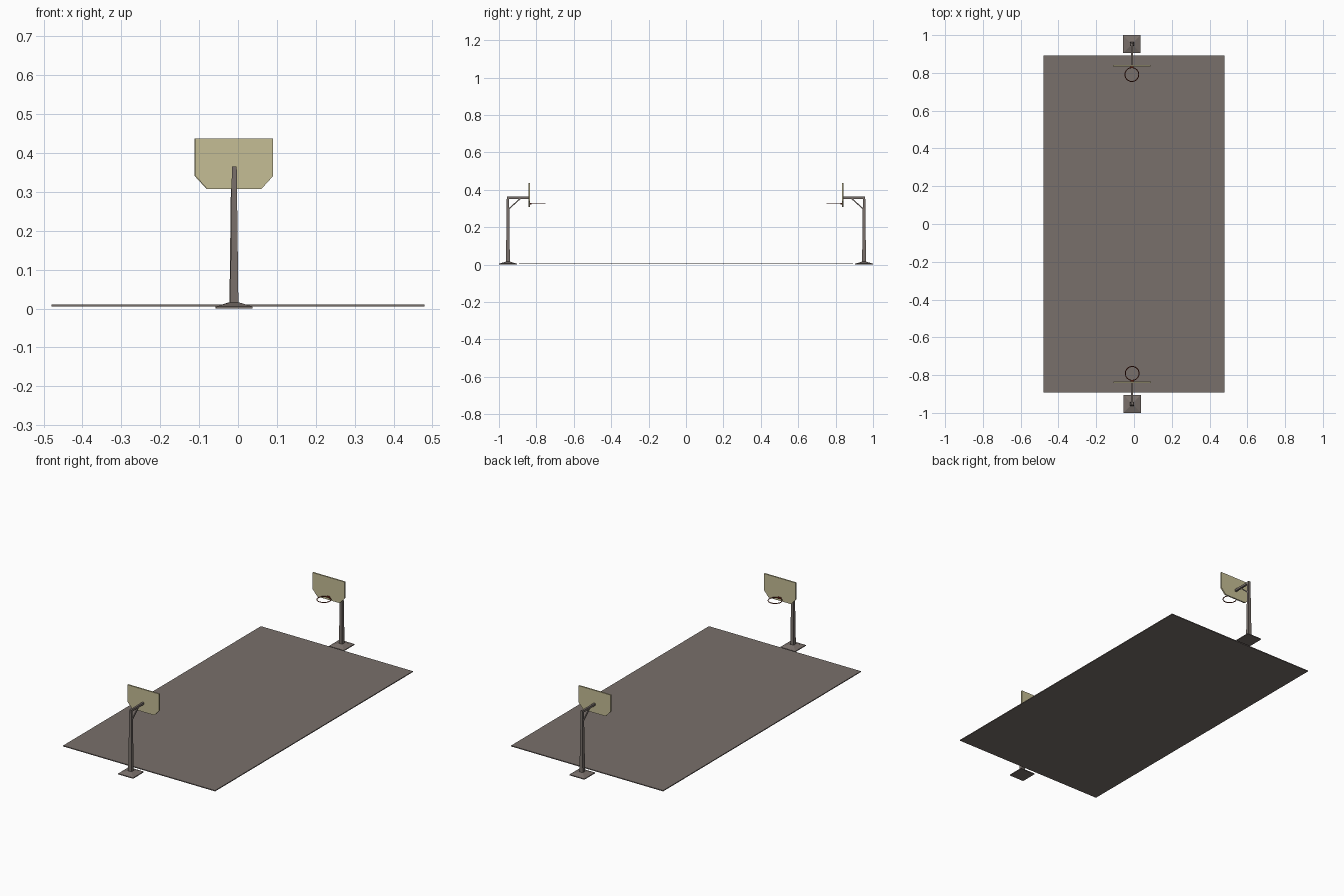
import bpy, bmesh, math
from mathutils import Vector, Matrix

if "Cube" in bpy.data.objects:
    bpy.data.objects.remove(bpy.data.objects["Cube"])


def material(name, rgb):
    m = bpy.data.materials.new(name)
    m.diffuse_color = (*rgb, 1)
    m.use_nodes = True
    m.node_tree.nodes["Principled BSDF"].inputs["Base Color"].default_value = m.diffuse_color
    return m


GREY = material("warm_grey", (0.19, 0.16, 0.145))
TAN = material("pale_tan", (0.56, 0.51, 0.30))
RED = material("dark_red", (0.16, 0.025, 0.012))


def finish(name, bm, mat, place=Matrix()):
    bm.transform(place)
    bmesh.ops.recalc_face_normals(bm, faces=bm.faces)
    me = bpy.data.meshes.new(name)
    bm.to_mesh(me)
    bm.free()
    me.materials.append(mat)
    ob = bpy.data.objects.new(name, me)
    bpy.context.collection.objects.link(ob)
    return ob


def loft(sections):
    """Join equal-length rings of points and cap both ends."""
    bm = bmesh.new()
    rings = [[bm.verts.new(p) for p in s] for s in sections]
    n = len(rings[0])
    for a, b in zip(rings, rings[1:]):
        for i in range(n):
            j = (i + 1) % n
            bm.faces.new((a[i], a[j], b[j], b[i]))
    bm.faces.new(rings[0][::-1])
    bm.faces.new(rings[-1])
    return bm


def square(hx, hy, z, y=0.0):
    return [(-hx, y - hy, z), (hx, y - hy, z), (hx, y + hy, z), (-hx, y + hy, z)]


def beam(p, q, hw, hh):
    """Rectangular bar between two points in the x = 0 plane."""
    p, q = Vector(p), Vector(q)
    side = Vector((1, 0, 0))
    up = (q - p).normalized().cross(side)
    corners = [(-1, -1), (1, -1), (1, 1), (-1, 1)]
    return loft([[e + side * hw * a + up * hh * b for a, b in corners] for e in (p, q)])


def torus(cy, cz, R, r, n=32, m=6):
    bm = bmesh.new()
    v = [[bm.verts.new(((R + r * math.cos(b)) * math.cos(a),
                        cy + (R + r * math.cos(b)) * math.sin(a),
                        cz + r * math.sin(b)))
          for b in (math.tau * k / m for k in range(m))]
         for a in (math.tau * k / n for k in range(n))]
    for i in range(n):
        for k in range(m):
            i2, k2 = (i + 1) % n, (k + 1) % m
            bm.faces.new((v[i][k], v[i2][k], v[i2][k2], v[i][k2]))
    for f in bm.faces:
        f.smooth = True
    return bm


# Court slab
finish("court", loft([square(0.48, 0.892, 0.005), square(0.48, 0.892, 0.010)]), GREY)

# Two hoops, the far one turned to face the near one
for label, x, angle in (("front", -0.0095, 0), ("rear", -0.0115, math.pi)):
    place = Matrix.Translation((x, 0, 0)) @ Matrix.Rotation(angle, 4, "Z")

    # Base plate with sloped top
    finish(label + "_base", loft([square(0.047, 0.048, 0, -0.952),
                                  square(0.047, 0.048, 0.005, -0.952),
                                  square(0.012, 0.012, 0.016, -0.952)]), GREY, place)
    # Tapered post
    finish(label + "_post", loft([square(0.0105, 0.0105, 0.012, -0.952),
                                  square(0.0062, 0.0062, 0.365, -0.952)]), GREY, place)
    # Arm and diagonal brace
    finish(label + "_arm", beam((0, -0.950, 0.358), (0, -0.840, 0.358), 0.0055, 0.0058),
           GREY, place)
    finish(label + "_brace", beam((0, -0.949, 0.297), (0, -0.884, 0.355), 0.003, 0.003),
           GREY, place)
    # Backboard with clipped lower corners
    outline = [(-0.07, 0.308), (0.07, 0.308), (0.10, 0.341),
               (0.10, 0.437), (-0.10, 0.437), (-0.10, 0.341)]
    finish(label + "_backboard",
           loft([[(px, y, pz) for px, pz in outline] for y in (-0.841, -0.833)]), TAN, place)
    # Ring and its bracket
    finish(label + "_ring", torus(-0.791, 0.326, 0.0365, 0.0024), RED, place)
    finish(label + "_ring_bracket", beam((0, -0.834, 0.326), (0, -0.826, 0.326), 0.009, 0.004),
           RED, place)
